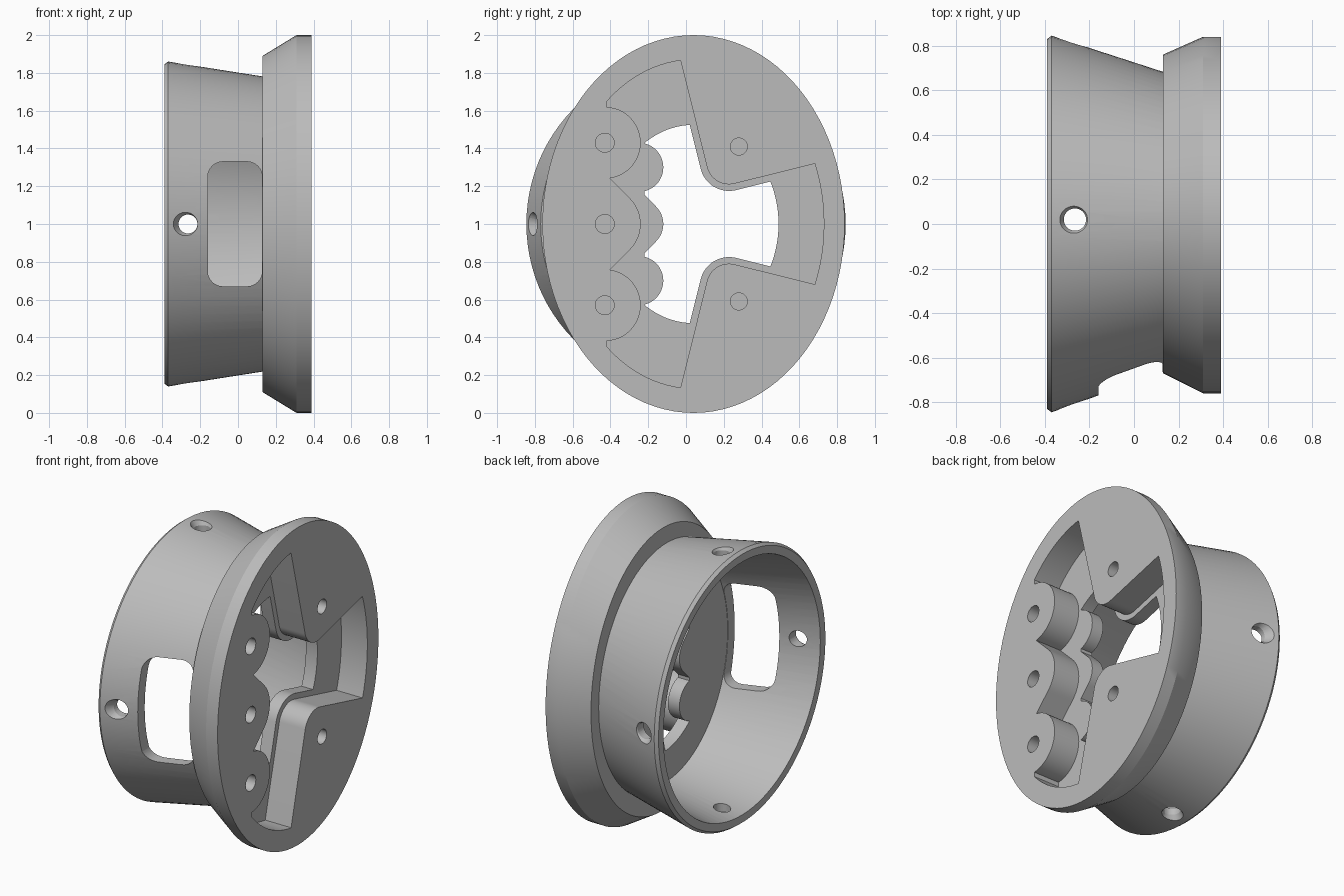
import bpy, bmesh
from math import sin, cos, radians, pi
from mathutils import Matrix, Vector

cube = bpy.data.objects.get("Cube")
if cube:
    bpy.data.objects.remove(cube)

grey = bpy.data.materials.new("plain_grey")
grey.use_nodes = True
colour = (0.5, 0.5, 0.5, 1)
grey.diffuse_color = colour
grey.node_tree.nodes["Principled BSDF"].inputs["Base Color"].default_value = colour


def finish(name, bm):
    bmesh.ops.recalc_face_normals(bm, faces=bm.faces)
    mesh = bpy.data.meshes.new(name)
    bm.to_mesh(mesh)
    bm.free()
    mesh.materials.append(grey)
    obj = bpy.data.objects.new(name, mesh)
    bpy.context.collection.objects.link(obj)
    return obj


def skin(name, loops):
    """Closed solid through matching loops of points."""
    bm = bmesh.new()
    rings = [[bm.verts.new(p) for p in loop] for loop in loops]
    n = len(rings[0])
    for a, b in zip(rings, rings[1:]):
        for i in range(n):
            j = (i + 1) % n
            bm.faces.new((a[i], a[j], b[j], b[i]))
    bm.faces.new(rings[0])
    bm.faces.new(rings[-1])
    return finish(name, bm)


def ellipse(cy, cz, ry, rz, n=96):
    return [(cy + ry * cos(2 * pi * i / n), cz + rz * sin(2 * pi * i / n)) for i in range(n)]


def loft(name, rings):
    """Elliptical sections along x: (x, centre y, radius y, radius z)."""
    return skin(name, [[(x, y, z) for y, z in ellipse(cy, 1, ry, rz)] for x, cy, ry, rz in rings])


def prism(name, outline, x0, x1):
    return skin(name, [[(x, y, z) for y, z in outline] for x in (x0, x1)])


def rounded_wedge(cy, cz, r, start, length):
    """Right-angled wedge with a rounded tip, opening away from the arc."""
    arc = [radians(start + 90 * i / 16) for i in range(17)]
    pts = [(cy + r * cos(a), cz + r * sin(a)) for a in arc]
    a, b = arc[0] - pi / 2, arc[-1] + pi / 2
    pts.append((pts[-1][0] + length * cos(b), pts[-1][1] + length * sin(b)))
    pts.append((pts[0][0] + length * cos(a), pts[0][1] + length * sin(a)))
    return pts


def boolean(target, tool, operation='DIFFERENCE'):
    mod = target.modifiers.new("bool", 'BOOLEAN')
    mod.operation, mod.object, mod.solver = operation, tool, 'EXACT'
    bpy.context.view_layer.objects.active = target
    bpy.ops.object.modifier_apply(modifier=mod.name)
    bpy.data.objects.remove(tool)


def opening(name, x0, x1, ry, rz, edge, lobe_y, lobe_r, spacing, jaw_r):
    """Elliptical cutter that leaves two jaws, three lobes and a side block standing."""
    cutter = prism(name, ellipse(0.04, 1, ry, rz), x0, x1)
    lo, hi = x0 - 0.1, x1 + 0.1
    jaw = rounded_wedge(0.228, 1.33, jaw_r, 194, 1.8)
    keep = [
        [(-2, -1), (edge, -1), (edge, 3), (-2, 3)],
        rounded_wedge(lobe_y, 1, lobe_r, -45, lobe_r),
        ellipse(lobe_y, 1 + spacing, lobe_r, lobe_r, 48),
        ellipse(lobe_y, 1 - spacing, lobe_r, lobe_r, 48),
        jaw,
        [(y, 2 - z) for y, z in jaw],
    ]
    for outline in keep:
        boolean(cutter, prism("keep", outline, lo, hi))
    return cutter


def cone(name, centre, direction, r_in, r_out, depth):
    bm = bmesh.new()
    turn = Vector(direction).to_track_quat('Z', 'Y').to_matrix().to_4x4()
    bmesh.ops.create_cone(bm, cap_ends=True, segments=40, radius1=r_in, radius2=r_out,
                          depth=depth, matrix=Matrix.Translation(centre) @ turn)
    return finish(name, bm)


# Flange with sloping back, joined to the tapered barrel
hub = loft("flanged_hub", [(0.13, 0.045, 0.715, 0.89), (0.31, 0.04, 0.80, 1.0), (0.39, 0.04, 0.80, 1.0)])
barrel = loft("barrel", [(-0.39, 0, 0.83, 0.845), (-0.37, 0, 0.845, 0.86), (0.17, 0.01, 0.66, 0.775)])
boolean(hub, barrel, 'UNION')

# Hollow of the barrel
boolean(hub, loft("hollow", [(-0.45, 0, 0.80, 0.805), (0.13, 0.01, 0.61, 0.72)]))

# Front pocket and the smaller opening through its floor
boolean(hub, opening("pocket", 0.21, 0.5, 0.69, 0.87, -0.42, -0.43, 0.19, 0.43, 0.12))
boolean(hub, opening("floor_opening", 0.05, 0.45, 0.45, 0.525, -0.22, -0.25, 0.13, 0.30, 0.155))

# Blind bolt holes in lobes and jaws
bolts = [(-0.43, 1 + s * 0.43, 0.05) for s in (-1, 0, 1)] + [(0.28, 1 + s * 0.41, 0.045) for s in (-1, 1)]
for y, z, r in bolts:
    boolean(hub, cone("bolt_hole", (0.39, y, z), (1, 0, 0), r, r, 0.3))

# Four countersunk holes around the barrel
for d, surface in (((0, 1, 0), 0.807), ((0, -1, 0), 0.807), ((0, 0, 1), 0.843), ((0, 0, -1), 0.843)):
    v = Vector(d)
    base = Vector((-0.265, 0.02 * abs(v.z), 1))
    boolean(hub, cone("screw_hole", base + v * surface, d, 0.05, 0.05, 0.4))
    boolean(hub, cone("countersink", base + v * (surface + 0.01), d, 0.045, 0.09, 0.08))

# Rounded window in the front of the barrel
corner = 0.08
window = []
for k, (x, z) in enumerate([(0.128, 1.33), (-0.16, 1.33), (-0.16, 0.67), (0.128, 0.67)]):
    cx = x - corner if x > 0 else x + corner
    cz = z - corner if z > 1 else z + corner
    for i in range(9):
        a = radians(90 * k + 90 * i / 8)
        window.append((cx + corner * cos(a), cz + corner * sin(a)))
boolean(hub, skin("window", [[(x, y, z) for x, z in window] for y in (-1.2, -0.35)]))

# Smooth curved walls, sharp edges kept
bpy.ops.object.select_all(action='DESELECT')
hub.select_set(True)
bpy.context.view_layer.objects.active = hub
bpy.ops.object.shade_smooth_by_angle(angle=radians(25))
